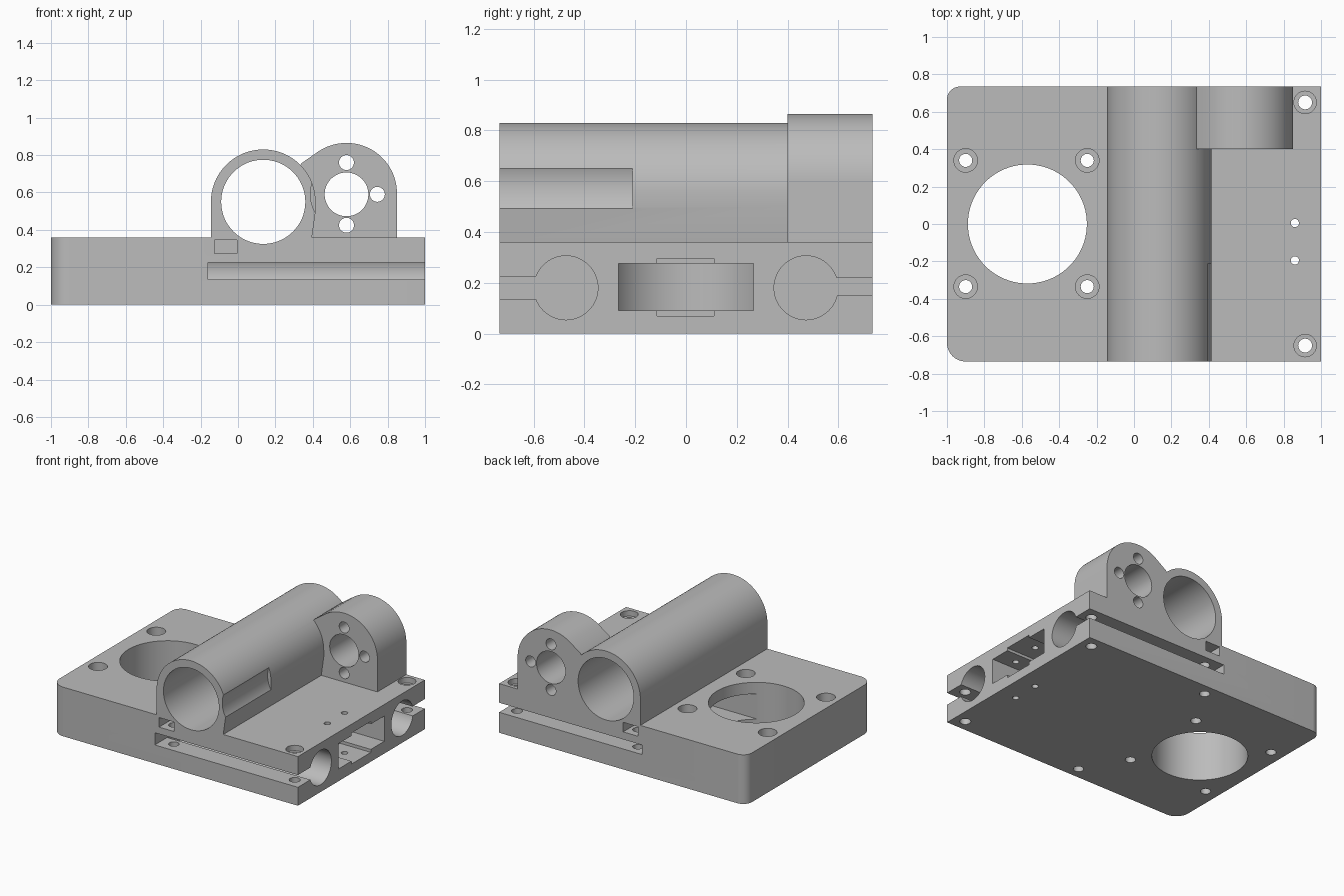
import bpy, bmesh
from math import sin, cos, radians
from mathutils import Matrix, Vector

cube = bpy.data.objects.get("Cube")
if cube:
    bpy.data.objects.remove(cube, do_unlink=True)

grey = bpy.data.materials.new("light grey")
grey.use_nodes = True
colour = (0.5, 0.5, 0.5, 1)
grey.diffuse_color = colour
grey.node_tree.nodes["Principled BSDF"].inputs["Base Color"].default_value = colour

HALF = 0.735          # half depth of the body
TOP = 0.36            # top of the base plate


def finish(bm, name):
    bmesh.ops.recalc_face_normals(bm, faces=bm.faces)
    mesh = bpy.data.meshes.new(name)
    bm.to_mesh(mesh)
    bm.free()
    mesh.materials.append(grey)
    ob = bpy.data.objects.new(name, mesh)
    bpy.context.collection.objects.link(ob)
    return ob


def arc(cx, cy, r, start, end, steps=40):
    angles = [radians(start + (end - start) * i / steps) for i in range(steps + 1)]
    return [(cx + r * cos(a), cy + r * sin(a)) for a in angles]


def extrude(name, profile, axis, low, high):
    """Extrude a flat outline along y (outline in xz) or z (outline in xy)."""
    bm = bmesh.new()
    place = (lambda p: (p[0], low, p[1])) if axis == "Y" else (lambda p: (p[0], p[1], low))
    face = bm.faces.new([bm.verts.new(place(p)) for p in profile])
    out = bmesh.ops.extrude_face_region(bm, geom=[face])
    move = Vector((0, high - low, 0) if axis == "Y" else (0, 0, high - low))
    bmesh.ops.translate(bm, vec=move, verts=[v for v in out["geom"] if isinstance(v, bmesh.types.BMVert)])
    return finish(bm, name)


def box(name, x, y, z):
    bm = bmesh.new()
    bmesh.ops.create_cube(bm, size=1)
    for v in bm.verts:
        v.co = [(s[0] + s[1]) / 2 + c * (s[1] - s[0]) for c, s in zip(v.co, (x, y, z))]
    return finish(bm, name)


def cylinder(name, axis, a, b, r, low, high, segments=32):
    """Cylinder along an axis; a and b are the other two coordinates in order."""
    turn = {"X": Matrix.Rotation(radians(90), 4, "Y"),
            "Y": Matrix.Rotation(radians(90), 4, "X"), "Z": Matrix()}[axis]
    mid = (low + high) / 2
    centre = {"X": (mid, a, b), "Y": (a, mid, b), "Z": (a, b, mid)}[axis]
    bm = bmesh.new()
    bmesh.ops.create_cone(bm, cap_ends=True, segments=segments, radius1=r, radius2=r,
                          depth=high - low, matrix=Matrix.Translation(centre) @ turn)
    return finish(bm, name)


def combine(body, tool, operation):
    mod = body.modifiers.new(operation, "BOOLEAN")
    mod.operation = operation
    mod.solver = "EXACT"
    mod.object = tool
    bpy.context.view_layer.objects.active = body
    bpy.ops.object.modifier_apply(modifier=mod.name)
    bpy.data.objects.remove(tool, do_unlink=True)


# Base plate with two rounded corners
outline = [(1, -HALF), (1, HALF)]
outline += arc(-0.93, HALF - 0.07, 0.07, 90, 180, 10)
outline += arc(-0.9, -HALF + 0.1, 0.1, 180, 270, 10)
body = extrude("carriage_body", outline, "Z", 0, TOP)

# Long tube housing
tube = [(0.395, 0.3), (0.395, TOP), (0.415, 0.5)]
tube += arc(0.135, 0.55, 0.28, 0, 180, 48) + [(-0.145, 0.3)]
combine(body, extrude("tube_housing", tube, "Y", -HALF, HALF), "UNION")

# Rear mounting block
block = [(0.3, 0.3), (0.85, 0.3)] + arc(0.58, 0.595, 0.27, 0, 125)
block += [(0.34, 0.757), (0.3, 0.7)]
combine(body, extrude("mounting_block", block, "Y", 0.4, HALF), "UNION")

cutters = []


def cut_box(*args):
    cutters.append(box("cutter", *args))


def cut_hole(*args):
    cutters.append(cylinder("cutter", *args))


# Tube bore, relief groove and block holes
cut_hole("Y", 0.135, 0.55, 0.225, -1, 1, 72)
cut_hole("Y", 0.58, 0.59, 0.193, -1, -0.21, 64)
cut_hole("Y", 0.58, 0.59, 0.117, 0.2, 1, 48)
for x, z in ((0.58, 0.76), (0.58, 0.425), (0.745, 0.59)):
    cut_hole("Y", x, z, 0.04, 0.3, 1)

# Large round opening and the belt channel leading into it
cut_hole("Z", -0.57, 0, 0.318, -1, 1, 80)
cut_box((-0.5, 1.1), (-0.265, 0.265), (0.09, 0.275))
cut_box((0.75, 1.1), (-0.115, 0.11), (0.068, 0.295))
for y in (0.005, -0.195):
    cut_hole("Z", 0.86, y, 0.022, -0.1, 0.5, 24)

# Counterbored holes around the large opening
for x in (-0.9, -0.25):
    for y in (-0.335, 0.34):
        cut_hole("Z", x, y, 0.035, -0.1, 0.5)
        cut_hole("Z", x, y, 0.063, 0.16, 0.5)

# Rod clamps: bore, slit, clamp bolts and nut pockets on both sides
for side, low, high in ((-1, 0.135, 0.225), (1, 0.15, 0.22)):
    cut_hole("X", side * 0.473, 0.18, 0.126, -0.16, 1.1, 64)
    cut_box((-0.16, 1.1), sorted((side * 0.5, side)), (low, high))
    cut_box((-0.125, -0.005), sorted((side * 0.59, side)), (0.275, 0.345))
    cut_hole("Z", -0.065, side * 0.65, 0.035, -0.1, 0.31)
    cut_hole("Z", 0.915, side * 0.65, 0.037, -0.1, 0.5)
    cut_hole("Z", 0.915, side * 0.65, 0.06, 0.32, 0.5)

for cutter in cutters:
    combine(body, cutter, "DIFFERENCE")

bpy.ops.object.select_all(action="DESELECT")
body.select_set(True)
bpy.context.view_layer.objects.active = body
bpy.ops.object.shade_smooth_by_angle(angle=radians(30))
